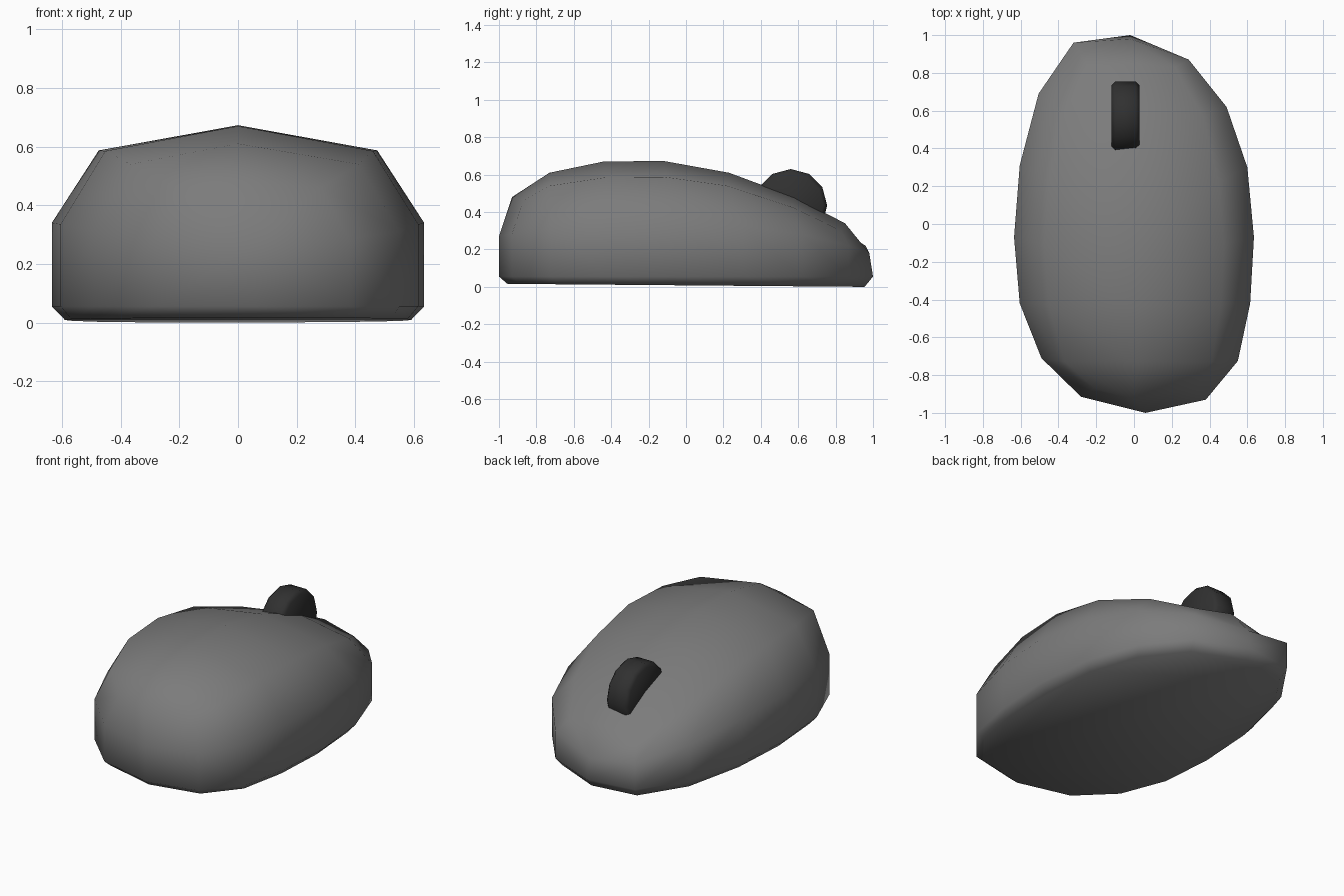
import bpy, bmesh, math
from mathutils import Vector, Matrix

if "Cube" in bpy.data.objects:
    bpy.data.objects.remove(bpy.data.objects["Cube"])


def paint(ob, value):
    mat = bpy.data.materials.new(ob.name + "_grey")
    mat.diffuse_color = (value, value, value, 1)
    mat.use_nodes = True
    mat.node_tree.nodes["Principled BSDF"].inputs["Base Color"].default_value = mat.diffuse_color
    ob.data.materials.append(mat)


def finish(bm, name, grey, angle):
    bmesh.ops.recalc_face_normals(bm, faces=bm.faces)
    me = bpy.data.meshes.new(name)
    bm.to_mesh(me)
    bm.free()
    ob = bpy.data.objects.new(name, me)
    bpy.context.collection.objects.link(ob)
    paint(ob, grey)
    bpy.ops.object.select_all(action='DESELECT')
    bpy.context.view_layer.objects.active = ob
    ob.select_set(True)
    bpy.ops.object.shade_smooth_by_angle(angle=math.radians(angle))
    return ob


# Mouse shell: seven stations from back to front, plus a tip at each end
spine = [(-.93, .48), (-.73, .61), (-.44, .67), (-.12, .673), (.23, .61), (.58, .48), (.85, .34)]
shoulder = [(-.87, .46), (-.73, .54), (-.43, .585), (-.11, .587), (.22, .54), (.57, .425), (.83, .30)]
wall_z = [.285, .31, .335, .34, .325, .28, .22]
outline = {
    1: [(.38, -.93), (.55, -.725), (.615, -.42), (.635, -.07), (.60, .30), (.49, .62), (.29, .87)],
    -1: [(-.28, -.915), (-.49, -.71), (-.605, -.42), (-.635, -.07), (-.605, .31), (-.505, .69), (-.32, .96)],
}
back, front = (.06, -1.0), (-.02, 1.0)

bm = bmesh.new()
base_z = lambda y: .008 - .008 * y / .95


def column(x, y, z_top, y_top=None):
    """Upper wall, lower wall and inset base vertex at one outline point."""
    inset = Vector((x, y)) * (1 - .045 / math.hypot(x, y))
    return [bm.verts.new((x, y if y_top is None else y_top, z_top)),
            bm.verts.new((x, y, .055)),
            bm.verts.new((inset.x, inset.y, base_z(inset.y)))]


top = [bm.verts.new((0, y, z)) for y, z in spine]
back_col = column(*back, .27)
front_col = column(*front, .18, .98)
base_loop = {}
for side in (1, -1):
    pts = outline[side]
    ridge = [bm.verts.new((p[0] * .748, y, z)) for p, (y, z) in zip(pts, shoulder)]
    cols = [column(*p, z) for p, z in zip(pts, wall_z)]
    for i in range(6):
        bm.faces.new((top[i], top[i + 1], ridge[i + 1], ridge[i]))
        bm.faces.new((ridge[i], ridge[i + 1], cols[i + 1][0], cols[i][0]))
    bm.faces.new((back_col[0], top[0], ridge[0], cols[0][0]))
    bm.faces.new((front_col[0], top[-1], ridge[-1], cols[-1][0]))
    ring = [back_col] + cols + [front_col]
    for a, b in zip(ring, ring[1:]):
        for k in range(2):
            bm.faces.new((a[k], b[k], b[k + 1], a[k + 1]))
    base_loop[side] = [c[2] for c in ring]

# Flat underside
bm.faces.new(base_loop[1] + base_loop[-1][-2:0:-1])
finish(bm, "mouse_body", .2, 60)

# Scroll wheel
bm = bmesh.new()
bmesh.ops.create_cone(bm, cap_ends=True, segments=12, radius1=.195, radius2=.195, depth=.15,
                      matrix=Matrix.Translation((-.045, .56, .435)) @ Matrix.Rotation(math.pi / 2, 4, 'Y'))
rims = [e for e in bm.edges if any(len(f.verts) > 4 for f in e.link_faces)]
bmesh.ops.bevel(bm, geom=rims, offset=.02, segments=1, affect='EDGES')
finish(bm, "scroll_wheel", .03, 50)
